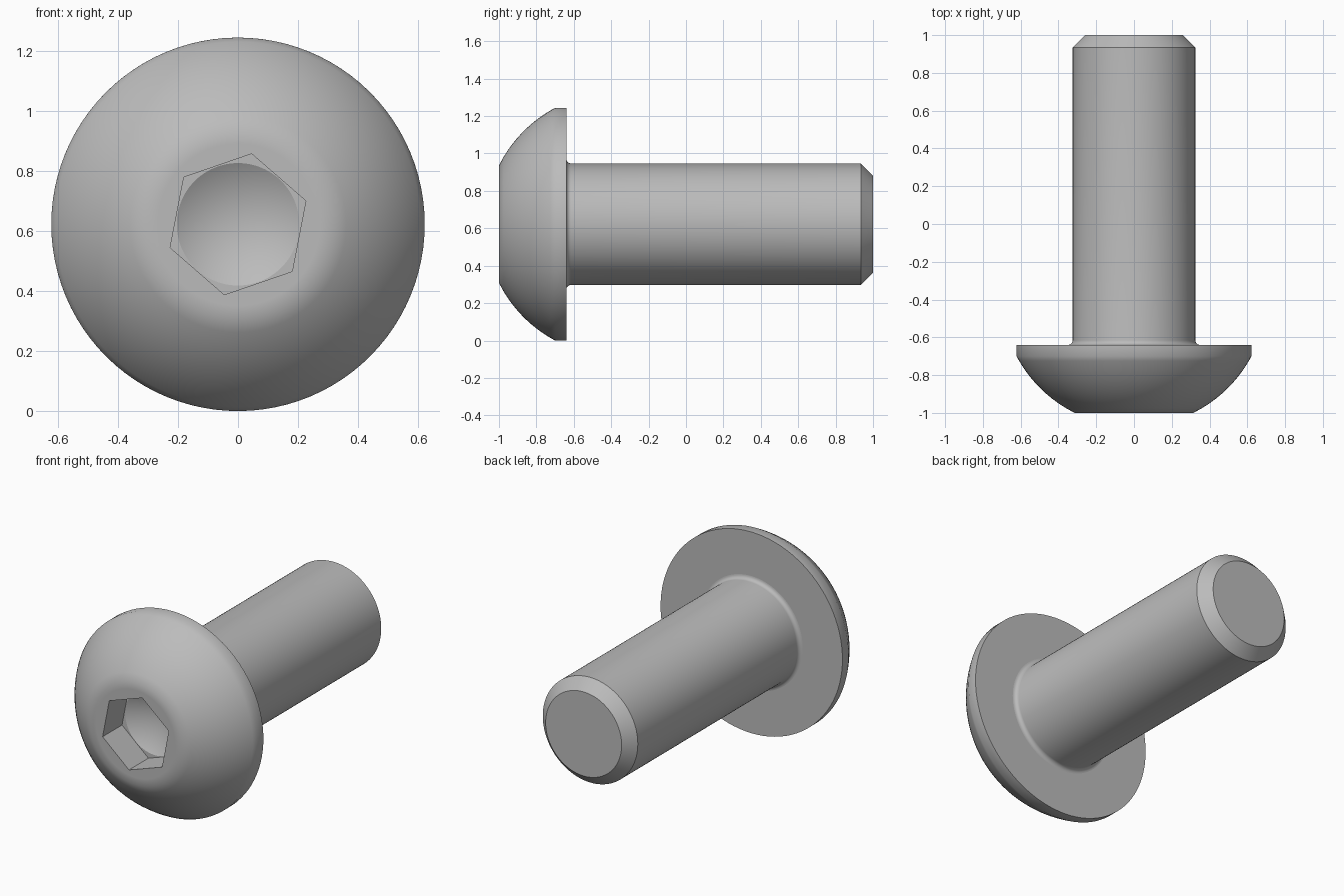
import bpy
import bmesh
from math import pi, cos, sin, sqrt, radians

if "Cube" in bpy.data.objects:
    bpy.data.objects.remove(bpy.data.objects["Cube"])

SEGMENTS = 96
AXIS_Z = 0.622
HEX_TURN = radians(19)

steel = bpy.data.materials.new("grey_steel")
steel.use_nodes = True
GREY = (0.5, 0.5, 0.5, 1)
steel.diffuse_color = GREY
steel.node_tree.nodes["Principled BSDF"].inputs["Base Color"].default_value = GREY


def hex_radius(apothem, i):
    """Radius of a hexagon outline at step i, with a corner at step 0."""
    a = (2 * pi * i / SEGMENTS) % (pi / 3) - pi / 6
    return apothem / cos(a)


def lathe(name, profile):
    """Sweep (y, radius, is_hex) stations round the bolt axis; radius 0 is a tip."""
    bm = bmesh.new()
    rings = []
    for y, r, is_hex in profile:
        if r == 0:
            rings.append([bm.verts.new((0, y, AXIS_Z))] * SEGMENTS)
            continue
        ring = []
        for i in range(SEGMENTS):
            a = HEX_TURN + 2 * pi * i / SEGMENTS
            d = hex_radius(r, i) if is_hex else r
            ring.append(bm.verts.new((d * cos(a), y, AXIS_Z + d * sin(a))))
        rings.append(ring)
    for p, q in zip(rings, rings[1:]):
        for i in range(SEGMENTS):
            j = (i + 1) % SEGMENTS
            corners = list(dict.fromkeys((p[i], p[j], q[j], q[i])))
            bm.faces.new(corners)
    mesh = bpy.data.meshes.new(name)
    bm.to_mesh(mesh)
    bm.free()
    mesh.materials.append(steel)
    obj = bpy.data.objects.new(name, mesh)
    bpy.context.collection.objects.link(obj)
    bpy.ops.object.select_all(action="DESELECT")
    obj.select_set(True)
    bpy.context.view_layer.objects.active = obj
    bpy.ops.object.shade_smooth_by_angle(angle=radians(30))
    return obj


# Domed head: drilled socket floor, hex walls, front flat, dome, rim, back face
APOTHEM = 0.207
head = [(-0.69, 0, False), (-0.81, 0.204, False), (-0.81, APOTHEM, True),
        (-1, APOTHEM, True), (-1, 0.27, False)]
DOME_R, DOME_Y, STEPS = 0.704, -0.37, 12
for k in range(STEPS + 1):
    y = -1 + 0.3 * k / STEPS
    head.append((y, sqrt(DOME_R ** 2 - (y - DOME_Y) ** 2), False))
head += [(-0.64, 0.622, False), (-0.64, 0.34, False)]
lathe("button_head", head)

# Shank: fillet under the head, straight body, chamfered end
FILLET, SHANK_R = 0.025, 0.325
shank = []
for k in range(7):
    a = pi / 2 * k / 6
    shank.append((-0.64 + FILLET * (1 - cos(a)),
                  SHANK_R + FILLET * (1 - sin(a)), False))
shank += [(0.935, SHANK_R, False), (1, 0.26, False), (1, 0, False)]
lathe("shank", shank)
